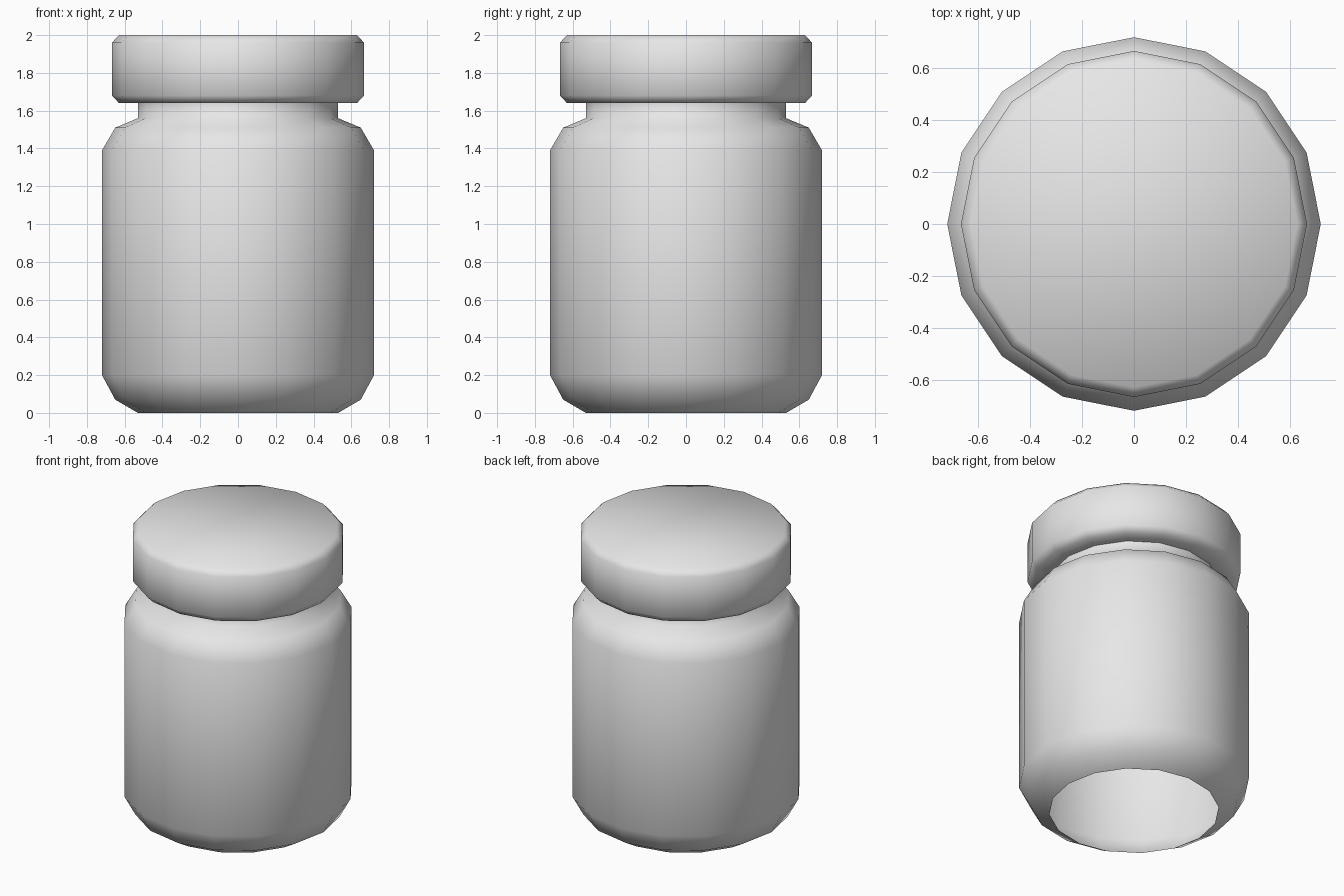
import bpy
import bmesh
import math

cube = bpy.data.objects.get("Cube")
if cube:
    bpy.data.objects.remove(cube, do_unlink=True)

SIDES = 16

# Single plain material
grey = bpy.data.materials.new("light_grey")
grey.use_nodes = True
grey.diffuse_color = (0.8, 0.8, 0.8, 1)
grey.node_tree.nodes["Principled BSDF"].inputs["Base Color"].default_value = (0.8, 0.8, 0.8, 1)


def lathe(name, profile, cap_top=False):
    """Turn a (radius, height) profile, listed bottom to top, around z."""
    bm = bmesh.new()
    rings = []
    for radius, z in profile:
        angles = [2 * math.pi * i / SIDES for i in range(SIDES)]
        rings.append([bm.verts.new((radius * math.cos(a), radius * math.sin(a), z)) for a in angles])
    for low, high in zip(rings, rings[1:]):
        for i in range(SIDES):
            j = (i + 1) % SIDES
            bm.faces.new((low[i], low[j], high[j], high[i]))
    if cap_top:
        bm.faces.new(rings[-1])
    for face in bm.faces:
        face.smooth = True
    mesh = bpy.data.meshes.new(name)
    bm.to_mesh(mesh)
    bm.free()
    mesh.materials.append(grey)
    obj = bpy.data.objects.new(name, mesh)
    bpy.context.collection.objects.link(obj)
    return obj


# Hollow body with rounded base, shoulder and neck, open underneath
lathe("jar_body", [(0.53, 0), (0.65, 0.07), (0.72, 0.2), (0.72, 1.39),
                   (0.65, 1.51), (0.53, 1.56), (0.53, 1.64)])

# Chamfered lid sitting on the neck
lathe("jar_lid", [(0.53, 1.64), (0.63, 1.64), (0.667, 1.68),
                  (0.667, 1.96), (0.63, 2.0)], cap_top=True)
